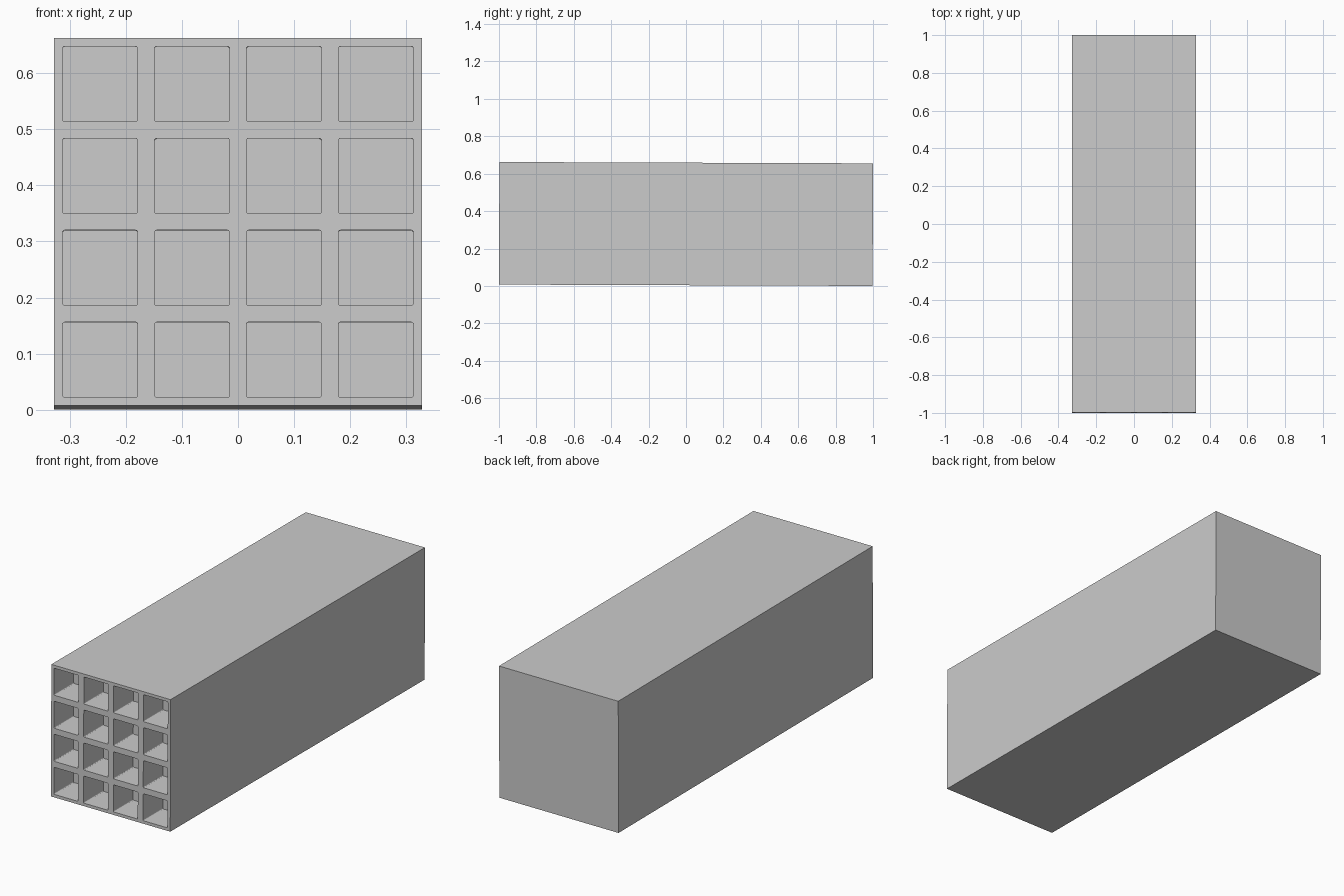
import bpy, bmesh, math
from mathutils import Matrix

if "Cube" in bpy.data.objects:
    bpy.data.objects.remove(bpy.data.objects["Cube"])

N = 4                      # cells per side
PITCH, CELL = 0.1638, 0.134
SIDE = N * PITCH
LENGTH, DEPTH, RADIUS = 1.9977, 0.155, 0.004
TILT = 0.0036              # back end sits very slightly lower


def make_object(name, bm):
    bmesh.ops.recalc_face_normals(bm, faces=bm.faces)
    mesh = bpy.data.meshes.new(name)
    bm.to_mesh(mesh)
    bm.free()
    obj = bpy.data.objects.new(name, mesh)
    bpy.context.collection.objects.link(obj)
    return obj


def rounded_prism(bm, cx, cz, size, radius, y0, y1):
    """Square prism along y with small rounded corners."""
    h = size / 2 - radius
    profile = []
    for i, (sx, sz) in enumerate(((1, 1), (-1, 1), (-1, -1), (1, -1))):
        for k in range(4):
            a = math.radians(90 * i + 30 * k)
            profile.append((cx + sx * h + radius * math.cos(a),
                            cz + sz * h + radius * math.sin(a)))
    front = [bm.verts.new((x, y0, z)) for x, z in profile]
    back = [bm.verts.new((x, y1, z)) for x, z in profile]
    bm.faces.new(front)
    bm.faces.new(back[::-1])
    n = len(profile)
    for i in range(n):
        j = (i + 1) % n
        bm.faces.new((front[i], back[i], back[j], front[j]))


# Long solid block
bm = bmesh.new()
bmesh.ops.create_cube(bm, size=1, matrix=Matrix.Diagonal((SIDE, LENGTH, SIDE, 1)))
block = make_object("launcher_block", bm)

# Grid of square pockets in the front face
bm = bmesh.new()
offsets = [(i - (N - 1) / 2) * PITCH for i in range(N)]
for cx in offsets:
    for cz in offsets:
        rounded_prism(bm, cx, cz, CELL, RADIUS, -LENGTH / 2 - 0.05, -LENGTH / 2 + DEPTH)
cutter = make_object("pocket_cutter", bm)
cutter.hide_render = True

cut = block.modifiers.new("pockets", "BOOLEAN")
cut.operation = "DIFFERENCE"
cut.solver = "EXACT"
cut.object = cutter
bpy.context.view_layer.objects.active = block
block.select_set(True)
bpy.ops.object.modifier_apply(modifier=cut.name)
bpy.data.objects.remove(cutter)

# Slight tilt, then rest the lowest edge on the ground
rot = Matrix.Rotation(-TILT, 4, "X")
block.data.transform(rot)
low = min(v.co.z for v in block.data.vertices)
block.data.transform(Matrix.Translation((0, 0, -low)))
